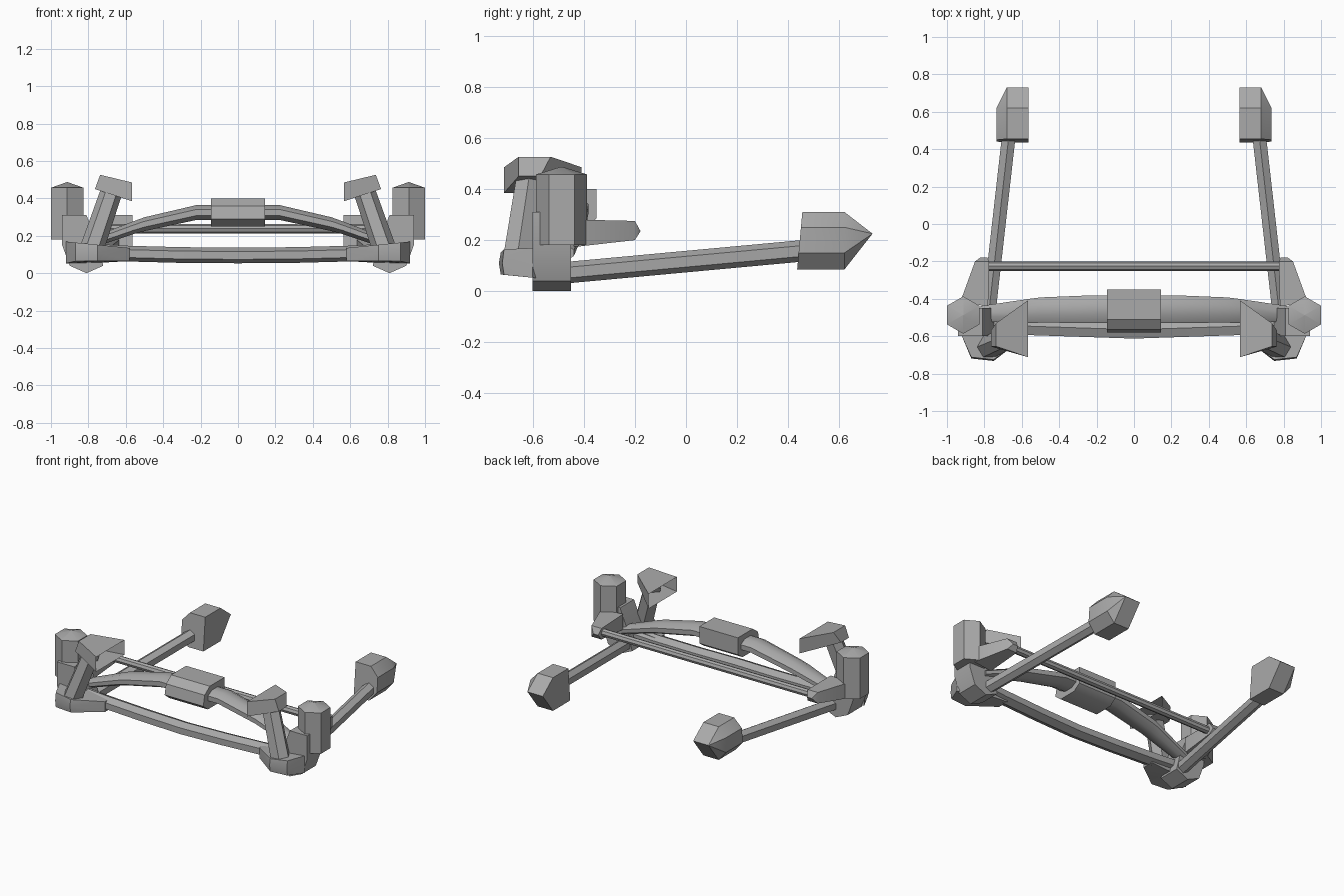
import bpy, bmesh, math
from mathutils import Vector

cube = bpy.data.objects.get("Cube")
if cube:
    bpy.data.objects.remove(cube, do_unlink=True)

grey = bpy.data.materials.new("plain_grey")
grey.use_nodes = True
GREY = (0.4, 0.4, 0.4, 1)
grey.diffuse_color = GREY
grey.node_tree.nodes["Principled BSDF"].inputs["Base Color"].default_value = GREY


def finish(name, bm, mirror=True):
    bmesh.ops.recalc_face_normals(bm, faces=bm.faces)
    mesh = bpy.data.meshes.new(name)
    bm.to_mesh(mesh)
    bm.free()
    obj = bpy.data.objects.new(name, mesh)
    bpy.context.collection.objects.link(obj)
    mesh.materials.append(grey)
    if mirror:
        obj.modifiers.new("Mirror", 'MIRROR').use_mirror_merge = False
    bpy.ops.object.select_all(action='DESELECT')
    obj.select_set(True)
    bpy.context.view_layer.objects.active = obj
    bpy.ops.object.shade_smooth_by_angle(angle=math.radians(35))
    return obj


def loft(name, rings, mirror=True, caps=(True, True)):
    """Bridge a list of rings that have equal point counts."""
    bm = bmesh.new()
    loops = [[bm.verts.new(p) for p in ring] for ring in rings]
    n = len(loops[0])
    for a, b in zip(loops, loops[1:]):
        for i in range(n):
            j = (i + 1) % n
            bm.faces.new((a[i], a[j], b[j], b[i]))
    if caps[0]:
        bm.faces.new(loops[0])
    if caps[1]:
        bm.faces.new(loops[-1])
    return finish(name, bm, mirror)


def rod(name, start, end, r1, r2, sides=6, turn=0.0, mirror=True):
    """Straight prism between two points."""
    a, b = Vector(start), Vector(end)
    axis = (b - a).normalized()
    ref = Vector((0, 0, 1)) if abs(axis.z) < 0.7 else Vector((0, 1, 0))
    u = (ref - axis * ref.dot(axis)).normalized()
    v = axis.cross(u)
    angles = [math.tau * i / sides + turn for i in range(sides)]
    rings = [[c + (u * math.cos(t) + v * math.sin(t)) * r for t in angles]
             for c, r in ((a, r1), (b, r2))]
    return loft(name, rings, mirror)


def beam(name, stations, sides=6, turn=0.0):
    """Bowed cross beam; each station is x, y, z, half depth, half height."""
    path = [(-x, *rest) for x, *rest in reversed(stations[1:])] + stations
    angles = [math.tau * i / sides + turn for i in range(sides)]
    rings = [[(x, y + ry * math.cos(t), z + rz * math.sin(t)) for t in angles]
             for x, y, z, ry, rz in path]
    return loft(name, rings, mirror=False)


def hull(name, points):
    bm = bmesh.new()
    for p in points:
        bm.verts.new(p)
    bmesh.ops.convex_hull(bm, input=bm.verts)
    bmesh.ops.dissolve_limit(bm, angle_limit=0.02, verts=bm.verts, edges=bm.edges)
    return finish(name, bm)


# Cross beams and the thin rear rod
beam("lower_front_bar", [(0, -.565, .095, .055, .042), (.3, -.555, .097, .055, .042),
                         (.6, -.545, .105, .055, .042), (.86, -.54, .12, .055, .042)], turn=math.pi / 6)
beam("upper_arch", [(0, -.455, .325, .08, .043), (.22, -.455, .325, .08, .043),
                    (.5, -.46, .262, .073, .04), (.56, -.465, .243, .07, .037),
                    (.82, -.48, .15, .045, .03)], sides=8, turn=math.pi / 8)
rod("rear_cross_rod", (-.8, -.225, .238), (.8, -.225, .238), .025, .025, 8, mirror=False)

# Chamfered housing at the middle of the arch
section = [(-.35, .40), (-.35, .285), (-.40, .25), (-.53, .25), (-.58, .29), (-.565, .36), (-.51, .40)]
loft("centre_housing", [[(x, y, z) for y, z in section] for x in (-.145, .145)], mirror=False)

# Corner knuckles
plate = [(.94, .31), (.94, .15), (.9, .04), (.81, 0), (.72, .04), (.75, .16), (.81, .31)]
loft("knuckle", [[(x, y, z) for x, z in plate] for y in (-.6, -.45)])

# Front corner brackets
outline = [(.58, -.6), (.68, -.66), (.75, -.725), (.87, -.712), (.92, -.6), (.82, -.52), (.58, -.52)]
hull("front_bracket",
     [(x, y, .135 + .1 * (x - .58)) for x, y in outline]
     + [(x, y * 1.01, .11) for x, y in outline[2:4]]
     + [(x, y, .065 - .3 * (y + .72) * (x - .58)) for x, y in outline])

# Upright hexagonal canisters with a low pointed cap
ring = [(math.cos(math.tau * i / 6 + math.pi / 2), math.sin(math.tau * i / 6 + math.pi / 2)) for i in range(6)]
loft("canister", [[(.913 + x * r, -.487 + y * r, z) for x, y in ring]
                  for r, z in ((.1, .18), (.1, .457), (.002, .487))])

# Arms from the canisters back to the rod
hull("rod_bracket",
     [(x, y, z) for x, y in ((.93, -.42), (.78, -.44)) for z in (.175, .28)]
     + [(x, -.2, z) for x in (.775, .85) for z in (.2, .275)]
     + [(.785, -.178, .235), (.82, -.178, .235)])

# Tilted struts
rod("strut", (.785, -.66, .12), (.67, -.61, .455), .064, .058, 6, math.pi / 6)

# Hoods open towards the middle
inner = [(.567, -.712, .385), (.567, -.712, .485), (.567, -.408, .485), (.567, -.408, .385)]
outer = [(.765, -.655, .45), (.737, -.655, .526), (.737, -.53, .526), (.765, -.57, .45)]
loft("hood", [inner, outer], caps=(False, True))

# Long rear arms
rod("rear_arm", (.785, -.55, .065), (.666, .5, .162), .042, .042, 6)

# Pointed rear lamps, flat on the inner side
lamp = [(.565, .31), (.68, .31), (.735, .25), (.735, .15), (.68, .085), (.565, .085)]
back = [(x, .435 + .09 * (z - .085), z) for x, z in lamp]
shoulder = [(x, .62, z) for x, z in lamp]
hull("rear_lamp", back + shoulder + [(.565, .73, .225), (.68, .73, .225)])
